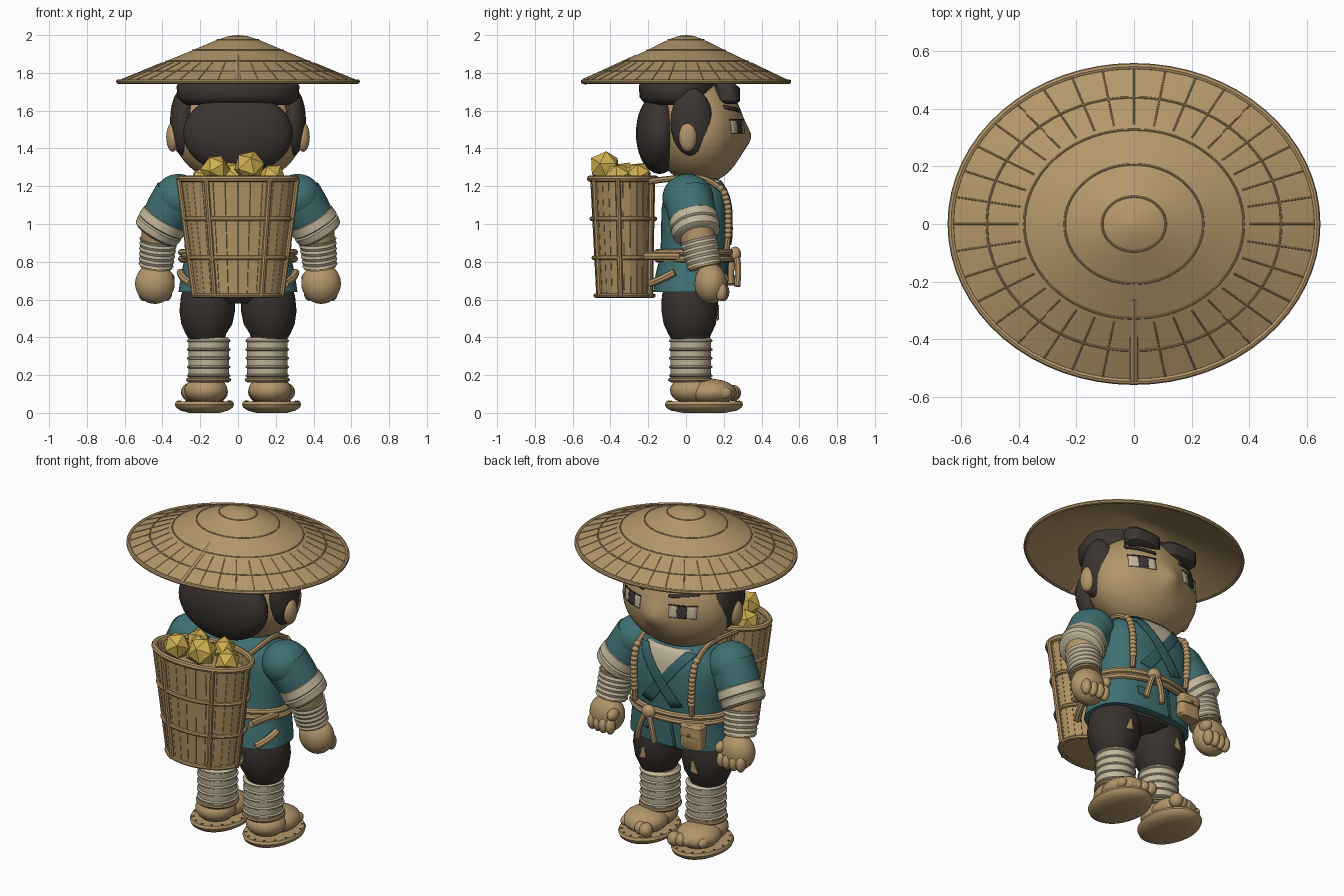
import bpy, bmesh, math, random
from math import sin, cos, pi, radians
from mathutils import Vector, Matrix

random.seed(4)
if "Cube" in bpy.data.objects:
    bpy.data.objects.remove(bpy.data.objects["Cube"])


def material(name, r, g, b):
    m = bpy.data.materials.new(name)
    m.use_nodes = True
    m.diffuse_color = (r, g, b, 1)
    m.node_tree.nodes["Principled BSDF"].inputs["Base Color"].default_value = (r, g, b, 1)
    return m


STRAW = material("straw", .46, .31, .145)
SKIN = material("skin", .45, .305, .145)
WOOD = material("basket_wood", .44, .29, .125)
DARK_WOOD = material("dark_wood", .16, .10, .05)
HAIR = material("hair", .045, .036, .031)
PANTS = material("trousers", .040, .031, .027)
TEAL = material("teal_cloth", .050, .160, .165)
DEEP_TEAL = material("deep_teal_cloth", .036, .125, .135)
CREAM = material("cream_cloth", .54, .47, .33)
GOLD = material("gold", .63, .43, .08)


def finish(name, bm, mat, smooth=40):
    bmesh.ops.recalc_face_normals(bm, faces=bm.faces)
    me = bpy.data.meshes.new(name)
    bm.to_mesh(me)
    bm.free()
    return add(name, me, mat, smooth)


def add(name, me, mat, smooth=40):
    me.materials.clear()
    me.materials.append(mat)
    if smooth:
        me.shade_smooth()
        me.set_sharp_from_angle(angle=radians(smooth))
    ob = bpy.data.objects.new(name, me)
    bpy.context.collection.objects.link(ob)
    return ob


def balls(name, items, mat, seg=24):
    """Ellipsoids given as (centre, radii), joined in one object."""
    bm = bmesh.new()
    for loc, radii in items:
        mtx = Matrix.Translation(loc) @ Matrix.Diagonal((*radii, 1))
        bmesh.ops.create_uvsphere(bm, u_segments=seg, v_segments=seg // 2, radius=1, matrix=mtx)
    return finish(name, bm, mat)


def loft(name, rings, mat, n=40, power=2, mtx=None):
    """Skin over elliptical rings (z, rx, ry, cx, cy) with closed ends."""
    bm, loops = bmesh.new(), []
    for z, rx, ry, cx, cy in rings:
        loop = []
        for i in range(n):
            c, s = cos(2 * pi * i / n), sin(2 * pi * i / n)
            k = (abs(c) ** power + abs(s) ** power) ** (-1 / power)
            loop.append(bm.verts.new((cx + rx * c * k, cy + ry * s * k, z)))
        loops.append(loop)
    for a, b in zip(loops, loops[1:]):
        for i in range(n):
            bm.faces.new((a[i], a[(i + 1) % n], b[(i + 1) % n], b[i]))
    bm.faces.new(loops[0])
    bm.faces.new(loops[-1])
    if mtx:
        bm.transform(mtx)
    return finish(name, bm, mat)


def tubes(name, paths, radius, mat, cyclic=False, curved=False):
    """Round cords along several paths, joined in one object."""
    cu = bpy.data.curves.new(name, 'CURVE')
    cu.dimensions, cu.bevel_depth, cu.bevel_resolution = '3D', radius, 2
    cu.use_fill_caps = True
    for pts in paths:
        sp = cu.splines.new('NURBS' if curved else 'POLY')
        sp.points.add(len(pts) - 1)
        for p, co in zip(sp.points, pts):
            p.co = (*co, 1)
        sp.use_cyclic_u = cyclic
        if curved:
            sp.order_u, sp.use_endpoint_u = 3, True
    tmp = bpy.data.objects.new(name + "_path", cu)
    bpy.context.collection.objects.link(tmp)
    me = bpy.data.meshes.new_from_object(tmp.evaluated_get(bpy.context.evaluated_depsgraph_get()))
    bpy.data.objects.remove(tmp)
    return add(name, me, mat)


def patch(name, surf, quad, mat, lift=.004, n=8):
    """Thin plate lying on a surface y = surf(x, z); quad corners are (x, z)."""
    bm = bmesh.new()
    a, b, c, d = [Vector(q) for q in quad]
    grid = []
    for i in range(n + 1):
        for j in range(n + 1):
            p = a.lerp(b, i / n).lerp(d.lerp(c, i / n), j / n)
            grid.append(bm.verts.new((p.x, surf(p.x, p.y) + lift, p.y)))
    for i in range(n):
        for j in range(n):
            k = i * (n + 1) + j
            bm.faces.new((grid[k], grid[k + 1], grid[k + n + 2], grid[k + n + 1]))
    ob = finish(name, bm, mat)
    sol = ob.modifiers.new("thickness", 'SOLIDIFY')
    sol.thickness, sol.offset = .006, 0


def ellipse(rx, ry, cy, z, n=64):
    return [(rx * cos(2 * pi * i / n), cy + ry * sin(2 * pi * i / n), z) for i in range(n)]


# Hat: shallow cone, hoops, rim, radial ribs and a seam
FLAT = .555 / .645
cone = [(.005, 2), (.05, 1.995), (.11, 1.975), (.24, 1.92), (.38, 1.862), (.51, 1.808), (.635, 1.757)]


def cone_z(r):
    for (r0, z0), (r1, z1) in zip(cone, cone[1:]):
        if r <= r1:
            return z0 + (z1 - z0) * (r - r0) / (r1 - r0)


shell = cone + [(r, z - .014) for r, z in reversed(cone)]
loft("hat", [(z, r, r * FLAT, 0, 0) for r, z in shell], STRAW, 64)
tubes("hat_hoops", [ellipse(r, r * FLAT, 0, cone_z(r)) for r in (.11, .24, .38, .51)], .004, STRAW, True)
tubes("hat_rim", [ellipse(.634, .634 * FLAT, 0, 1.754)], .012, STRAW, True)
spokes = [2 * pi * i / 36 for i in range(36)]
tubes("hat_ribs", [[(r * cos(a), r * FLAT * sin(a), cone_z(r)) for r in (.4, .51, .63)]
                   for a in spokes], .003, STRAW)
tubes("hat_seam", [[(0, -r * FLAT, cone_z(r) - .02 + .02 * r) for r in (.3, .51, .63)]], .017, STRAW)


# Head: ellipsoid with a soft pointed nose
def head_y(x, z):
    dz = (z - 1.48) / (.3 if z > 1.48 else .27)
    nose = .036 * math.exp(-(x / .07) ** 2 - ((z - 1.46) / .07) ** 2)
    return .07 + .24 * math.sqrt(max(0, 1 - (x / .34) ** 2 - dz * dz)) + nose


head = balls("head", [((0, .07, 1.48), (.34, .24, .3))], SKIN, 64)
for v in head.data.vertices:
    if v.co.z < 1.48:
        v.co.z = 1.48 + (v.co.z - 1.48) * .9
    if v.co.y > .1:
        v.co.y = head_y(v.co.x, v.co.z)
balls("hair_back", [((0, -.14, 1.48), (.29, .125, .215))], HAIR, 40)
loft("hair_top", [(1.63, .27, .15, 0, -.04), (1.645, .3, .185, 0, -.04), (1.67, .322, .205, 0, -.04),
                  (1.73, .325, .21, 0, -.04), (1.79, .29, .19, 0, -.03)], HAIR)

# Torso: tunic with a squarish section
tunic = [(.64, .315, .195, 0, .02), (.74, .30, .19, 0, .03), (.83, .28, .178, 0, .042),
         (.95, .285, .182, 0, .05), (1.08, .29, .18, 0, .05), (1.16, .27, .165, 0, .05),
         (1.22, .21, .14, 0, .05), (1.26, .12, .1, 0, .05)]
loft("tunic", tunic, TEAL, 64, 2.6)


def chest_y(x, z):
    for a, b in zip(tunic, tunic[1:]):
        if z <= b[0]:
            t = (z - a[0]) / (b[0] - a[0])
            rx, ry, cy = (a[i] + (b[i] - a[i]) * t for i in (1, 2, 4))
            return cy + ry * max(0, 1 - (abs(x) / rx) ** 2.6) ** (1 / 2.6)


patch("undershirt", chest_y, [(-.15, 1.23), (.15, 1.23), (.01, 1.03), (-.01, 1.03)], CREAM)
patch("lapel_under", chest_y, [(-.185, 1.215), (-.125, 1.225), (.14, .91), (.07, .89)], DEEP_TEAL, .008)
patch("lapel_over", chest_y, [(.125, 1.225), (.185, 1.215), (-.07, .89), (-.14, .91)], DEEP_TEAL, .013)
patch("tunic_overlap", chest_y, [(-.06, .8), (-.045, .8), (-.07, .645), (-.085, .645)], DEEP_TEAL)
patch("tunic_mend", chest_y, [(.10, .76), (.15, .765), (.145, .72), (.105, .715)], DEEP_TEAL)

# Belt cords, knot, hanging ends and pouch
tubes("belt", [ellipse(.30, .197, .045, z) for z in (.815, .85)], .018, STRAW, True)
balls("belt_knot", [((.07, .26, .84), (.042, .032, .04))], STRAW)
tubes("belt_ends", [[(.07, .26, .84), (.07 + d, .285, .8), (.07 + d * 1.5, .27, .67)]
                    for d in (-.03, .045)], .017, STRAW, curved=True)
loft("pouch", [(.675, .058, .036, -.2, .215), (.685, .07, .042, -.2, .215), (.80, .066, .038, -.2, .215),
               (.81, .055, .03, -.2, .215)], WOOD, 32, 5)
loft("pouch_flap", [(.755, .071, .047, -.2, .215), (.81, .069, .043, -.2, .215),
                    (.82, .058, .032, -.2, .215)], WOOD, 32, 5)
balls("pouch_button", [((-.2, .264, .765), (.01, .008, .01))], DARK_WOOD, 12)


# Basket: upright slats over a dark liner, hoops, posts and ore
def wall(a, t, s=1):
    return ((.225 + .08 * t) * s * cos(a), -.325 - .01 * t + (.15 + .022 * t) * s * sin(a), .615 + .625 * t)


loft("basket_liner", [(.615, .21, .14, 0, -.325), (1.17, .28, .158, 0, -.334)], WOOD)
bm = bmesh.new()
COUNT = 28
for i in range(COUNT):
    a0, a1 = 2 * pi * i / COUNT, 2 * pi * (i + .96) / COUNT
    corners = [bm.verts.new(wall(a, t, s)) for t in (0, 1) for s in (.94, 1) for a in (a0, a1)]
    for f in ((0, 1, 3, 2), (4, 5, 7, 6), (0, 1, 5, 4), (2, 3, 7, 6), (0, 2, 6, 4), (1, 3, 7, 5)):
        bm.faces.new([corners[k] for k in f])
finish("basket_slats", bm, WOOD, 0)
turn = [2 * pi * i / 64 for i in range(64)]
tubes("basket_hoops", [[wall(a, t, 1.02) for a in turn] for t in (.01, .33, .66)], .012, WOOD, True)
tubes("basket_rim", [[wall(a, 1, 1) for a in turn]], .018, WOOD, True)
tubes("basket_posts", [[wall(radians(d), t, 1.04) for t in (0, 1)]
                       for d in (-122, -58, -8, 188, 122, 58)], .014, WOOD)
bm = bmesh.new()
for x, y, z, r in ((-.12, -.42, 1.29, .08), (.06, -.43, 1.305, .085), (.18, -.36, 1.25, .075),
                   (-.03, -.33, 1.25, .085), (-.18, -.33, 1.23, .075), (.08, -.25, 1.26, .07),
                   (-.09, -.25, 1.26, .07)):
    spin = Matrix.Rotation(random.uniform(0, 6), 4, (random.random(), random.random(), 1))
    bmesh.ops.create_icosphere(bm, subdivisions=1, radius=r, matrix=Matrix.Translation((x, y, z)) @ spin)
finish("gold_ore", bm, GOLD, 0)


def limb(a, b):
    d = Vector(b) - Vector(a)
    return Matrix.Translation(a) @ d.to_track_quat('Z', 'Y').to_matrix().to_4x4(), d.length


def leg_y(x, z):
    return .02 + .148 * math.sqrt(max(0, 1 - ((abs(x) - .163) / .145) ** 2))


loft("hips", [(.58, .2, .1, 0, .02), (.62, .27, .145, 0, .025), (.72, .27, .15, 0, .03)], PANTS)
for s, side in ((1, "left_"), (-1, "right_")):
    # Face and hair
    balls(side + "hair_side", [((s * .29, .03, 1.54), (.07, .112, .18))], HAIR)
    loft(side + "hair_fringe", [(1.635, .08, .04, s * .13, .225), (1.65, .105, .06, s * .13, .225),
                                (1.72, .11, .065, s * .13, .22), (1.75, .09, .05, s * .13, .2)], HAIR, 32, 3)
    balls(side + "ear", [((s * .345, .01, 1.46), (.035, .048, .078))], SKIN)
    for part, x0, x1, z0, z1, slant, mat, lift in (
            ("eye_white", .098, .242, 1.48, 1.55, 0, CREAM, .004),
            ("iris", .143, .195, 1.482, 1.549, 0, HAIR, .008),
            ("eyelid", .095, .245, 1.549, 1.556, 0, HAIR, .008),
            ("eyebrow", .085, .24, 1.588, 1.608, .02, HAIR, .005)):
        patch(side + part, head_y, [(s * x0, z0), (s * x1, z0 + slant), (s * x1, z1 + slant), (s * x0, z1)],
              mat, lift)
    # Arm: sleeve, rolled cuff, forearm wraps, hand
    shoulder, elbow, wrist = (s * .315, .01, 1.15), (s * .415, .05, .98), (s * .435, .10, .77)
    balls(side + "shoulder", [((s * .315, .01, 1.14), (.13, .135, .125))], TEAL, 32)
    m, length = limb(shoulder, elbow)
    loft(side + "sleeve", [(0, .125, .13, 0, 0), (length * .5, .128, .128, 0, 0), (length, .115, .115, 0, 0)],
         TEAL, mtx=m)
    loft(side + "cuff", [(length + d, r, r, 0, 0) for d, r in
                         ((-.07, .115), (-.06, .128), (-.015, .132), (-.008, .124), (0, .131),
                          (.035, .125), (.047, .11))], CREAM, mtx=m)
    m, length = limb(elbow, wrist)
    loft(side + "forearm", [(0, .095, .095, 0, 0), (length, .085, .085, 0, 0)], SKIN, mtx=m)
    loft(side + "arm_wraps", [(length * (.3 + .065 * i), r, r, 0, 0) for i in range(11)
                              for r in [(.101, .095)[i % 2] - .0008 * i]], CREAM, mtx=m)
    balls(side + "hand", [((s * .44, .13, .685), (.105, .085, .108))], SKIN, 32)
    balls(side + "fingers", [((s * (.375 + .042 * i), .198 - .006 * abs(i - 1), .64), (.027, .032, .048))
                             for i in range(4)] + [((s * .365, .18, .71), (.03, .045, .035))], SKIN, 16)
    # Leg: trousers, torn knee, wraps
    loft(side + "trouser_leg", [(.39, .095, .1, s * .165, .022), (.42, .108, .115, s * .17, .02),
                                (.47, .135, .138, s * .165, .02), (.54, .147, .15, s * .163, .02),
                                (.62, .142, .148, s * .16, .02), (.7, .12, .13, s * .155, .025)], PANTS)
    patch(side + "knee_tear", leg_y, [(s * .15, .50), (s * .20, .49), (s * .175, .56), (s * .16, .57)], SKIN)
    bands = [(.16 + .046 * i + d, r) for i in range(5) for d, r in
             ((0, .106), (.03, .108), (.034, .115), (.041, .115))]
    loft(side + "leg_wraps", [(z, r, r, s * .155, .025) for z, r in bands + [(.4, .1)]], CREAM)
    # Foot, toes and sandal
    balls(side + "foot", [((s * .17, .03, .12), (.115, .115, .075)),
                          ((s * .178, .13, .11), (.125, .135, .07))], SKIN)
    balls(side + "toes", [((s * (.095 + .042 * i), .25 - .012 * i, .105), (.038 - .003 * i, .042, .043 - .003 * i))
                          for i in range(5)], SKIN, 16)
    loft(side + "sandal", [(0, .08, .11, s * .178, .095), (.012, .125, .175, s * .178, .095),
                           (.028, .15, .2, s * .178, .095), (.045, .157, .207, s * .178, .095),
                           (.06, .15, .2, s * .178, .095)], STRAW, 48)
    balls(side + "sandal_stitches", [((s * .178 + .138 * cos(a), .095 + .187 * sin(a), .06), (.007, .007, .006))
                                     for a in turn[::4]], DARK_WOOD, 8)
    tubes(side + "ankle_cord", [[(x + s * .155, y, z) for x, y, z in ellipse(.11, .11, .025, .175)]],
          .01, STRAW, True)
    # Carrying ropes: over the shoulder, beaded in front, and a lower brace
    front = [(s * (.2 - .01 * i / 13), chest_y(s * .19, 1.19 - .025 * i) + .02, 1.19 - .025 * i) for i in range(14)]
    tubes(side + "shoulder_rope", [[(s * .2, -.2, 1.225), (s * .2, -.05, 1.245), (s * .2, .09, 1.25)] + front],
          .016, STRAW, curved=True)
    balls(side + "rope_twists", [(p, (.022, .02, .018)) for p in front[:11]], STRAW, 12)
    tubes(side + "lower_brace", [[(s * .25, -.19, .685), (s * .295, -.12, .71), (s * .305, -.06, .745)],
                                 [(s * .24, -.22, .83), (s * .26, -.12, .83), (s * .28, -.03, .83)]],
          .021, STRAW, curved=True)
